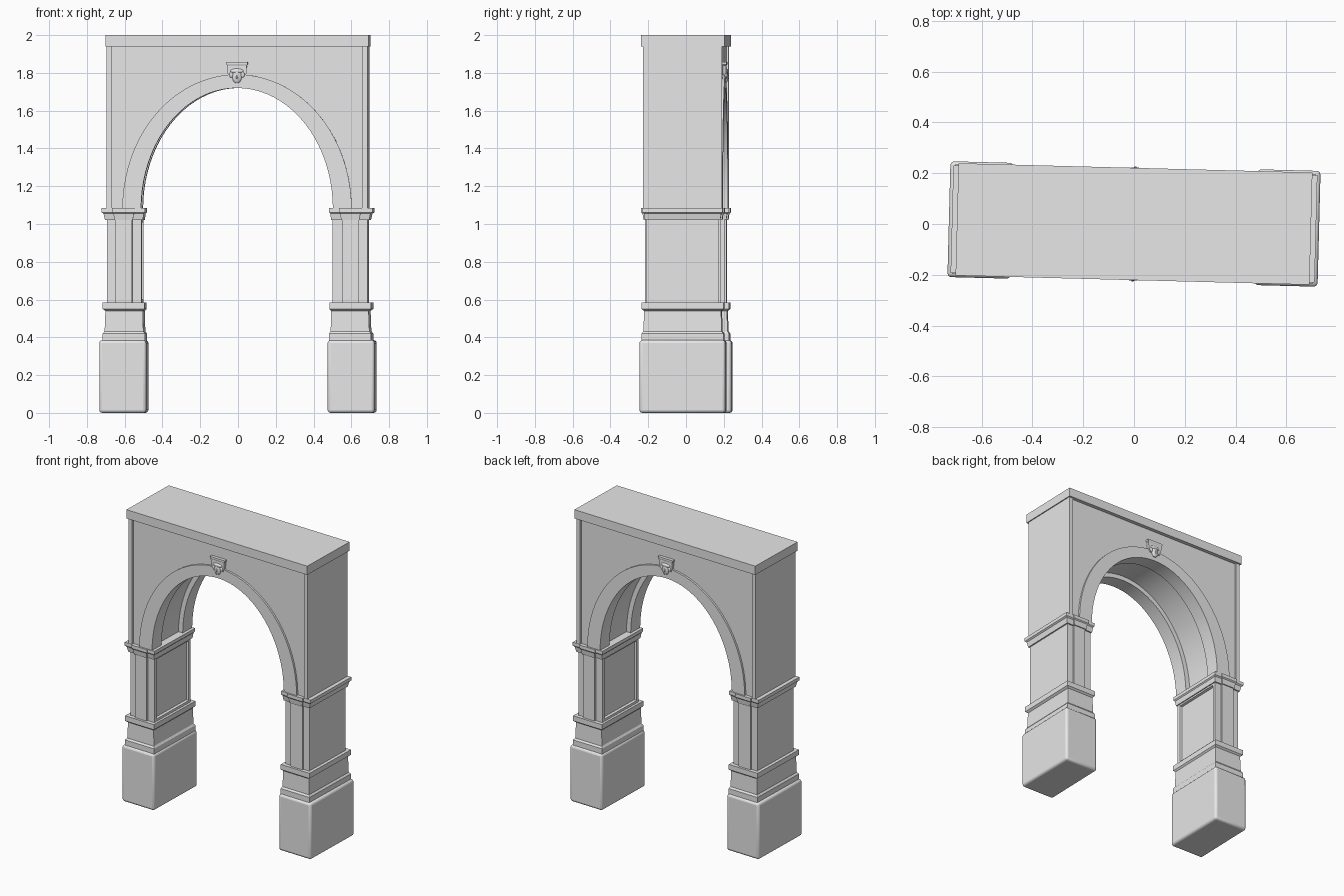
import bpy, bmesh, math

cube = bpy.data.objects.get("Cube")
if cube:
    bpy.data.objects.remove(cube, do_unlink=True)

TURN = math.radians(-1.5)      # the whole arch stands slightly turned
SPRING = 1.08                  # height where the arch starts

stone = bpy.data.materials.new("grey_stone")
stone.use_nodes = True
stone.diffuse_color = (0.8, 0.8, 0.8, 1)
stone.node_tree.nodes["Principled BSDF"].inputs["Base Color"].default_value = (0.8, 0.8, 0.8, 1)


def finish(name, bm, mirror="", bevel=0, smooth=False):
    bmesh.ops.recalc_face_normals(bm, faces=bm.faces)
    mesh = bpy.data.meshes.new(name)
    bm.to_mesh(mesh)
    bm.free()
    obj = bpy.data.objects.new(name, mesh)
    bpy.context.collection.objects.link(obj)
    mesh.materials.append(stone)
    obj.rotation_euler.z = TURN
    if bevel:
        mod = obj.modifiers.new("Bevel", 'BEVEL')
        mod.width, mod.segments = bevel, 3
    if mirror:
        mod = obj.modifiers.new("Mirror", 'MIRROR')
        mod.use_axis = ("x" in mirror, "y" in mirror, False)
        mod.use_mirror_merge = False
    if smooth:
        bpy.ops.object.select_all(action='DESELECT')
        obj.select_set(True)
        bpy.context.view_layer.objects.active = obj
        bpy.ops.object.shade_smooth_by_angle(angle=math.radians(30))
    return obj


def loft(levels):
    """Stack of rectangles: (x0, x1, y0, y1, z) from bottom to top."""
    bm = bmesh.new()
    rings = [[bm.verts.new(p) for p in
              ((x0, y0, z), (x1, y0, z), (x1, y1, z), (x0, y1, z))]
             for x0, x1, y0, y1, z in levels]
    for a, b in zip(rings, rings[1:]):
        for i in range(4):
            j = (i + 1) % 4
            bm.faces.new((a[i], a[j], b[j], b[i]))
    bm.faces.new(rings[0])
    bm.faces.new(rings[-1])
    return bm


def box(x0, x1, y0, y1, z0, z1):
    return loft([(x0, x1, y0, y1, z0), (x0, x1, y0, y1, z1)])


def pier_stack(levels):
    """Levels (inner x, outer x, half depth, z)."""
    return loft([(a, b, -d, d, z) for a, b, d, z in levels])


def ellipse(half_width, rise, n=40):
    return [(half_width * math.cos(math.pi * i / n),
             SPRING + rise * math.sin(math.pi * i / n)) for i in range(n + 1)]


def band(inner, outer, y0, y1):
    """Solid between two matching open outlines in the xz plane."""
    bm = bmesh.new()
    rows = [[bm.verts.new((x, y, z)) for x, z in line]
            for line, y in ((inner, y0), (outer, y0), (outer, y1), (inner, y1))]
    for k in range(4):
        a, b = rows[k], rows[(k + 1) % 4]
        for i in range(len(a) - 1):
            bm.faces.new((a[i], a[i + 1], b[i + 1], b[i]))
    for end in (0, -1):
        bm.faces.new([r[end] for r in rows])
    return bm


def wall_outline(inner, half, top):
    """Project an arch outline onto the rectangle around it."""
    out = []
    corner = len(inner) // 4
    n = len(inner) - 1
    for i in range(n + 1):
        if i <= corner:
            out.append((half, SPRING + (top - SPRING) * i / corner))
        elif i >= n - corner:
            out.append((-half, SPRING + (top - SPRING) * (n - i) / corner))
        else:
            t = (i - corner) / (n - 2 * corner)
            out.append((half - 2 * half * t, top))
    return out


# Upper wall: recessed barrel in the middle, a rib on each side
rib = ellipse(0.508, 0.64)
barrel = ellipse(0.54, 0.67)
finish("barrel_wall", band(barrel, wall_outline(barrel, 0.69, 1.945), -0.11, 0.11), smooth=True)
finish("face_walls", band(rib, wall_outline(rib, 0.69, 1.945), -0.196, -0.11), "y", smooth=True)
finish("corner_strips", box(0.662, 0.69, -0.209, -0.19, SPRING, 1.945), "xy")
finish("archivolts", band(rib, ellipse(0.607, 0.712), -0.209, -0.19), "y", smooth=True)
finish("top_slab", box(-0.697, 0.697, -0.221, 0.221, 1.94, 2.0))

# Piers
finish("plinths", pier_stack([(0.48, 0.729, 0.228, 0), (0.48, 0.729, 0.228, 0.385)]),
       "x", bevel=0.016, smooth=True)
finish("pier_bases", pier_stack([
    (0.488, 0.711, 0.216, 0.37), (0.488, 0.711, 0.216, 0.42), (0.496, 0.701, 0.207, 0.432),
    (0.499, 0.697, 0.204, 0.54), (0.489, 0.711, 0.216, 0.55), (0.489, 0.711, 0.216, 0.585)]), "x")

# Shaft with a sunk panel facing the passage
shaft = box(0.505, 0.69, -0.19, 0.19, 0.58, 1.03)
shaft.normal_update()
bmesh.ops.recalc_face_normals(shaft, faces=shaft.faces)
jamb = [f for f in shaft.faces if f.normal.x < -0.9]
bmesh.ops.inset_region(shaft, faces=jamb, thickness=0.03, depth=0)
bmesh.ops.inset_region(shaft, faces=jamb, thickness=0.006, depth=-0.015)
finish("pier_shafts", shaft, "x")
finish("pilasters", box(0.555, 0.645, -0.201, -0.18, 0.58, 1.03), "xy")

# Impost moulding, breaking forward over each pilaster
finish("imposts", pier_stack([
    (0.498, 0.699, 0.199, 1.02), (0.495, 0.707, 0.205, 1.055),
    (0.488, 0.717, 0.212, 1.062), (0.488, 0.717, 0.212, 1.085)]), "x")
finish("impost_blocks", loft([
    (0.552, 0.648, -0.208, -0.18, 1.02), (0.546, 0.654, -0.213, -0.18, 1.055),
    (0.54, 0.66, -0.22, -0.18, 1.062), (0.54, 0.66, -0.22, -0.18, 1.085)]), "xy")

# Carved keystones: flared plate with a small mask
finish("keystone_plates", loft([
    (-0.04, 0.04, -0.214, -0.19, 1.77), (-0.05, 0.05, -0.214, -0.19, 1.80),
    (-0.052, 0.052, -0.214, -0.19, 1.84), (-0.057, 0.057, -0.217, -0.19, 1.845),
    (-0.057, 0.057, -0.217, -0.19, 1.857)]), "y")


def blob(name, centre, size, mirror):
    bm = bmesh.new()
    bmesh.ops.create_uvsphere(bm, u_segments=16, v_segments=10, radius=1)
    for v in bm.verts:
        v.co = [c + s * k for c, s, k in zip(centre, size, v.co)]
    finish(name, bm, mirror, smooth=True)


blob("mask_faces", (0, -0.211, 1.782), (0.026, 0.013, 0.037), "y")
blob("mask_hair", (0, -0.212, 1.81), (0.036, 0.011, 0.013), "y")
blob("mask_curls", (0.03, -0.212, 1.79), (0.011, 0.008, 0.016), "xy")
blob("mask_noses", (0, -0.221, 1.778), (0.005, 0.006, 0.011), "y")
